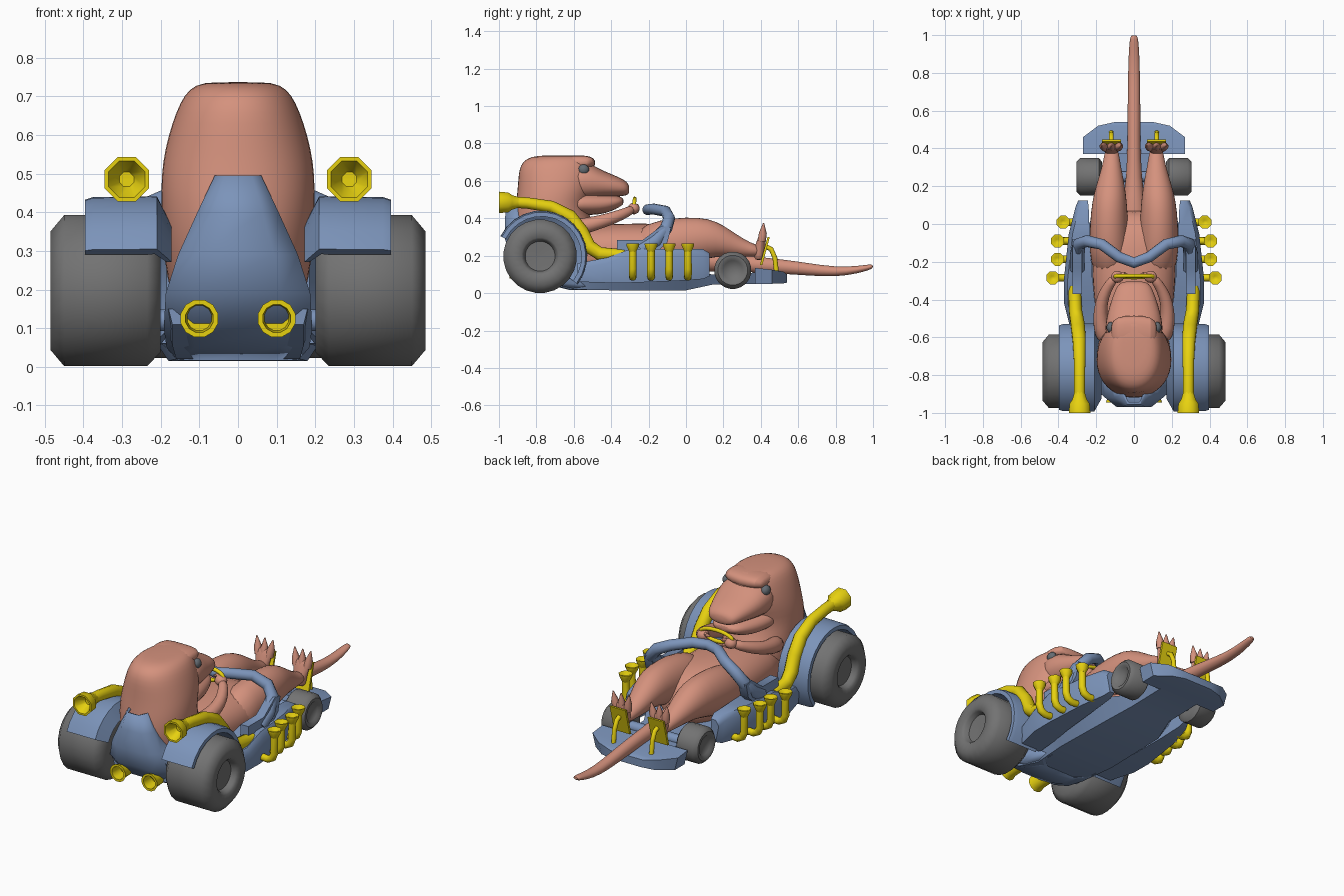
import bpy, bmesh, math
from mathutils import Vector as V

def mat(name, r, g, b):
    m = bpy.data.materials.new(name)
    m.diffuse_color = (r, g, b, 1)
    return m

SKIN = mat("salmon_skin", .66, .285, .205)
BLUE = mat("body_blue", .20, .295, .49)
GOLD = mat("yellow_pipe", .80, .64, .005)
TYRE = mat("tyre_grey", .17, .17, .17)
EYE = mat("eye_grey", .13, .15, .17)
X, Y, Z = V((1, 0, 0)), V((0, 1, 0)), V((0, 0, 1))

def finish(bm, name, m, mirror=False, sub=0):
    bmesh.ops.recalc_face_normals(bm, faces=bm.faces)
    me = bpy.data.meshes.new(name)
    bm.to_mesh(me)
    bm.free()
    me.materials.append(m)
    ob = bpy.data.objects.new(name, me)
    bpy.context.collection.objects.link(ob)
    if mirror:
        ob.modifiers.new("mirror", 'MIRROR').use_mirror_merge = False
    if sub:
        s = ob.modifiers.new("smooth", 'SUBSURF')
        s.levels = s.render_levels = sub
    return ob

def loft(name, rings, m, mirror=False, sub=0, caps=True, closed=True):
    bm = bmesh.new()
    rows = [[bm.verts.new(p) for p in r] for r in rings]
    n = len(rows[0])
    for a, b in zip(rows, rows[1:]):
        for i in range(n if closed else n - 1):
            j = (i + 1) % n
            bm.faces.new((a[i], a[j], b[j], b[i]))
    if caps:
        bm.faces.new(rows[0])
        bm.faces.new(rows[-1])
    return finish(bm, name, m, mirror, sub)

def oval(c, u, v, ru, rv, n=16, e=2.0):
    out = []
    for i in range(n):
        t = 2 * math.pi * (i + .5) / n
        a, b = math.cos(t), math.sin(t)
        out.append(V(c) + u * ru * math.copysign(abs(a) ** (2 / e), a)
                   + v * rv * math.copysign(abs(b) ** (2 / e), b))
    return out

def tube(name, pts, radii, m, mirror=False, n=10, sub=0):
    pts = [V(p) for p in pts]
    rings = []
    u = None
    for i, p in enumerate(pts):
        t = (pts[min(i + 1, len(pts) - 1)] - pts[max(i - 1, 0)]).normalized()
        if u is None:
            u = X if abs(t.x) < .8 else Y
        u = (u - t * u.dot(t)).normalized()
        rings.append(oval(p, u, t.cross(u), radii[i], radii[i], n))
    return loft(name, rings, m, mirror, sub)

def lathe(name, profile, origin, axis, m, mirror=True, n=8):
    u = Y if axis is not Y else X
    v = axis.cross(u)
    rings = [oval(V(origin) + axis * a, u, v, r, r, n) for a, r in profile]
    return loft(name, rings, m, mirror)

def ball(name, c, size, m, mirror=True):
    bm = bmesh.new()
    bmesh.ops.create_uvsphere(bm, u_segments=14, v_segments=10, radius=1)
    for v in bm.verts:
        v.co = V(c) + V([v.co[k] * size[k] for k in range(3)])
    return finish(bm, name, m, mirror)

# --- wheels with recessed hubs ---
lathe("rear_wheel", [(.20, .10), (.20, .16), (.235, .197), (.45, .197), (.485, .155), (.482, .10),
      (.47, .088), (.445, .08), (.44, .01)], (0, -.78, .197), X, TYRE, n=24)
lathe("front_wheel", [(.17, .05), (.17, .08), (.185, .1), (.285, .1), (.305, .08), (.303, .06),
      (.292, .052), (.285, .01)], (0, .25, .122), X, TYRE, n=20)
for nm, y, z, w in (("rear_axle", -.78, .12, .22), ("front_axle", .25, .11, .19)):
    lathe(nm, [(-w, .03), (w, .03)], (0, y, z), X, BLUE, mirror=False)

# --- floor tub and front bumper ---
def slab(name, rows):
    loft(name, [[(-a, y, t), (a, y, t), (b, y, z), (-b, y, z)] for y, a, b, z, t in rows], BLUE)

slab("floor_tub", [(-.87, .18, .17, .11, .15), (-.76, .19, .17, .055, .14), (-.62, .19, .16, .02, .13),
     (-.4, .25, .18, .015, .12), (0, .24, .17, .015, .12), (.14, .17, .13, .045, .1), (.38, .15, .13, .05, .11)])
slab("front_bumper", [(.37, .27, .25, .05, .135), (.46, .27, .25, .05, .125),
     (.52, .19, .17, .052, .115), (.54, .10, .09, .056, .10)])

# --- side pods ---
pods = [(-.58, .18, .33, .06, .16), (-.42, .20, .37, .055, .19), (-.3, .22, .372, .055, .235),
        (-.05, .235, .345, .065, .235), (.09, .24, .31, .075, .235), (.125, .245, .295, .09, .215)]
loft("side_pod", [[(a, y, t), (b - .02, y, t), (b, y, t - .03), (b - .02, y, z), (a, y, z)]
     for y, a, b, z, t in pods], BLUE, mirror=True)

# --- rear fenders ---
rings = []
for k in range(15):
    t = math.radians(154 - k * 192 / 14)
    rings.append([(x, -.772 + r * math.cos(t), .197 + r * math.sin(t)) for x, r in
                  ((.396, .213), (.396, .236), (.375, .243), (.21, .245), (.172, .17), (.185, .17), (.215, .215))])
loft("rear_fender", rings, BLUE, mirror=True)

# --- seat back shell, its underside sweeping forward ---
rows = [(.016, .155, -.62, -.5), (.05, .185, -.76, -.56), (.10, .192, -.865, -.62), (.19, .187, -.94, -.68),
        (.29, .155, -.968, -.78), (.40, .105, -.968, -.87), (.495, .06, -.955, -.89)]
seat = loft("seat_back", [[(-w, f, z), (-w, b + .05, z), (-w * .6, b, z), (w * .6, b, z),
            (w, b + .05, z), (w, f, z)] for z, w, b, f in rows], BLUE, caps=False, closed=False)
seat.modifiers.new("thickness", 'SOLIDIFY').thickness = .015

# --- cowl bar over the lap with its side brackets ---
half = [(.08, -.175, .45), (.17, -.108, .437), (.25, -.09, .4), (.29, -.105, .35), (.3, -.16, .28), (.3, -.24, .23)]
rad = [.029, .03, .032, .034, .04, .04]
tube("cowl_bar", [(-x, y, z) for x, y, z in half[::-1]] + [(0, -.205, .446)] + half,
     rad[::-1] + [.029] + rad, BLUE, n=12)
side = [(-.37, .19), (-.37, .285), (-.23, .285), (-.13, .36), (-.08, .35), (-.10, .27), (-.18, .2)]
loft("cowl_bracket", [[(x, y, z) for y, z in side] for x in (.275, .325)], BLUE, mirror=True)

# --- large exhausts ---
tube("large_exhaust", [(.288, -.94, .487), (.288, -.85, .482), (.288, -.72, .462), (.29, -.62, .41), (.295, -.56, .33),
     (.30, -.52, .25), (.31, -.46, .21), (.315, -.33, .20)], [.03, .03, .032, .036, .038, .038, .036, .034], GOLD, True)
lathe("large_exhaust_mouth", [(.11, .029), (.07, .042), (.05, .057), (0, .062), (0, .051), (.06, .02)],
      (.288, -1, .485), Y, GOLD)

# --- small side exhausts ---
for x, y in ((.43, -.285), (.405, -.187), (.405, -.09), (.375, .01)):
    tube("side_exhaust", [(x, y, .235), (x, y, .13), (x - .012, y, .1), (x - .04, y, .085), (x - .1, y, .09)],
         [.02, .021, .021, .02, .02], GOLD, True)
    lathe("side_exhaust_mouth", [(-.045, .02), (-.012, .036), (0, .037), (0, .029), (-.012, .01)], (x, y, .265), Z, GOLD)

# --- rear tail pipes ---
lathe("tail_pipe", [(.14, .036), (.03, .04), (0, .05), (0, .037), (.07, .032)], (.1, -.945, .125), Y, GOLD, n=12)

# --- pedals and steering wheel ---
loft("pedal", [[(x, .395, .15), (x, .408, .15), (x, .448, .3), (x, .436, .3)] for x in (.07, .17)], GOLD, True)
tube("pedal_arm", [(.12, .425, .25), (.12, .455, .235), (.12, .475, .19), (.12, .485, .1)], [.013] * 4, GOLD, True)
hoop = [(.1 * math.cos(t), -.278 + .004 * math.sin(t), .472 + .033 * math.sin(t))
        for t in [2 * math.pi * k / 20 for k in range(21)]]
tube("steering_wheel", hoop, [.011] * 21, GOLD, n=8)

# --- driver: upright trunk and skull (z, back y, front y, half width) ---
trunk = [(.12, -.8, -.5, .15), (.18, -.88, -.46, .175), (.28, -.92, -.44, .195), (.38, -.925, -.5, .2),
         (.46, -.915, -.53, .202), (.53, -.905, -.5, .198), (.6, -.9, -.48, .182), (.66, -.895, -.48, .162),
         (.705, -.875, -.49, .14), (.73, -.83, -.51, .112), (.737, -.76, -.54, .07)]
loft("trunk_and_skull", [oval((0, (a + b) / 2, z), X, Y, w, (b - a) / 2, 20, 2.15)
     for z, a, b, w in trunk], SKIN, sub=1)

def along_y(name, rows, e=2.3, mirror=False):
    return loft(name, [oval((x, y, z), X, Z, w, h, 16, e) for x, y, z, w, h in rows], SKIN, mirror, 1)

# --- jaws and brow ridge ---
along_y("upper_jaw", [(0, -.66, .60, .16, .11), (0, -.53, .6, .155, .108), (0, -.47, .586, .142, .082),
        (0, -.41, .576, .124, .066), (0, -.35, .567, .102, .05), (0, -.315, .559, .082, .037), (0, -.303, .554, .05, .02)])
along_y("lower_jaw", [(0, -.66, .48, .165, .06), (0, -.54, .478, .152, .062), (0, -.46, .476, .13, .058),
        (0, -.40, .482, .108, .046), (0, -.355, .489, .085, .03), (0, -.332, .491, .05, .014)])
loft("brow_ridge", [oval((x, y, z), Y, Z, d, h, 14, 2.6) for x, y, z, d, h in
     ((-.122, -.57, .695, .04, .014), (-.1, -.575, .705, .085, .036), (0, -.57, .692, .09, .042),
      (.1, -.575, .705, .085, .036), (.122, -.57, .695, .04, .014))], SKIN, sub=1)
ball("eye", (.122, -.548, .66), (.023, .03, .028), EYE)

# --- belly and tail ---
along_y("belly", [(0, -.72, .2, .17, .12), (0, -.5, .22, .205, .15), (0, -.3, .225, .225, .15),
        (0, -.12, .225, .23, .15), (0, 0, .21, .19, .13), (0, .08, .18, .1, .08)])
along_y("tail", [(0, -.02, .18, .09, .07), (0, .15, .165, .05, .05), (0, .35, .155, .036, .043), (0, .5, .143, .035, .04),
        (0, .65, .128, .034, .034), (0, .8, .112, .032, .027), (0, .92, .125, .028, .02),
        (0, .985, .14, .022, .015), (0, 1, .143, .014, .008)], 2)

# --- legs and feet ---
along_y("leg", [(.12, -.28, .23, .1, .12), (.132, -.14, .26, .108, .135), (.132, 0, .28, .104, .13),
        (.13, .12, .295, .094, .108), (.125, .2, .28, .078, .085), (.12, .28, .25, .057, .058),
        (.118, .35, .23, .042, .036), (.118, .4, .225, .036, .03)], 2, True)
loft("foot", [oval((.12, y, z), X, Y, w, d, 12) for z, y, w, d in
     ((.175, .39, .025, .02), (.2, .39, .036, .03), (.25, .395, .042, .03), (.29, .405, .054, .022),
      (.325, .41, .058, .016))], SKIN, True, 1)
for dx in (-.038, 0, .038):
    tube("toe", [(.12 + dx * .9, .405, .28), (.12 + dx * 1.1, .411, .32), (.12 + dx * 1.35, .415, .375)],
         [.022, .021, .003], SKIN, True)

# --- arms and hands ---
tube("arm", [(.15, -.62, .34), (.175, -.54, .36), (.18, -.46, .38), (.165, -.38, .405), (.125, -.31, .435),
     (.1, -.285, .45)], [.05, .045, .038, .034, .027, .024], SKIN, True, 10, 1)
ball("hand", (.088, -.28, .452), (.034, .032, .03), SKIN)
for dz in (-.018, .012):
    tube("finger", [(.08, -.28, .45 + dz), (.05, -.262, .455 + dz), (.035, -.268, .45 + dz)],
         [.013, .011, .004], SKIN, True, 6)

# --- smooth shading with sharp edges kept ---
for ob in bpy.context.scene.objects:
    ob.select_set(True)
    bpy.context.view_layer.objects.active = ob
bpy.ops.object.shade_smooth_by_angle(angle=math.radians(50))
